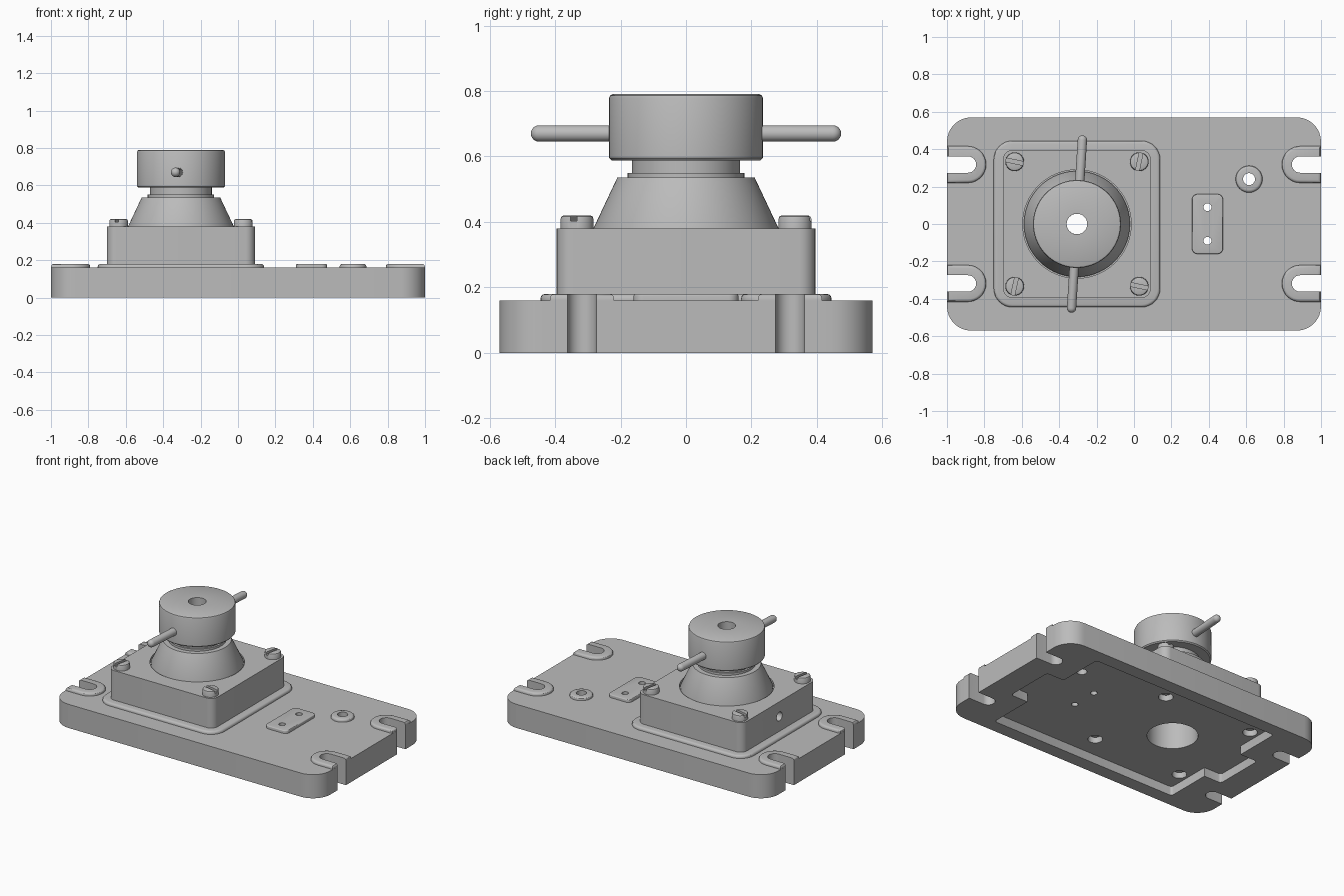
import bpy, bmesh
from math import sin, cos, pi, radians
from mathutils import Matrix, Vector

cube = bpy.data.objects.get("Cube")
if cube:
    bpy.data.objects.remove(cube, do_unlink=True)

metal = bpy.data.materials.new("light grey metal")
metal.use_nodes = True
GREY = (0.5, 0.5, 0.5, 1)
metal.diffuse_color = GREY
metal.node_tree.nodes["Principled BSDF"].inputs["Base Color"].default_value = GREY

CX = -0.305       # axis of the turning head
SCREW = 0.333     # screw offset from that axis
SLOT_Y = 0.318


def finish(bm, name):
    bmesh.ops.recalc_face_normals(bm, faces=bm.faces)
    me = bpy.data.meshes.new(name)
    bm.to_mesh(me)
    bm.free()
    me.materials.append(metal)
    ob = bpy.data.objects.new(name, me)
    bpy.context.collection.objects.link(ob)
    return ob


def round_rect(cx, cy, hx, hy, r, steps=8):
    pts = []
    for i, (sx, sy) in enumerate([(1, 1), (-1, 1), (-1, -1), (1, -1)]):
        for k in range(steps + 1):
            a = (i + k / steps) * pi / 2
            pts.append((cx + sx * (hx - r) + r * cos(a), cy + sy * (hy - r) + r * sin(a)))
    return pts


def circle(cx, cy, r, n=32):
    return [(cx + r * cos(2 * pi * k / n), cy + r * sin(2 * pi * k / n)) for k in range(n)]


def u_shape(side, cy, cx, r, end, steps=16):
    """Half-round tongue running out to the short end of the plate."""
    pts = [(end, cy + r)]
    for k in range(steps + 1):
        a = pi / 2 + pi * k / steps
        pts.append((cx + r * cos(a), cy + r * sin(a)))
    pts.append((end, cy - r))
    return [(side * x, y) for x, y in pts]


def prism(name, pts, z0, z1, bevel=0):
    bm = bmesh.new()
    face = bm.faces.new([bm.verts.new((x, y, z0)) for x, y in pts])
    ext = bmesh.ops.extrude_face_region(bm, geom=[face])["geom"]
    bmesh.ops.translate(bm, verts=[v for v in ext if isinstance(v, bmesh.types.BMVert)],
                        vec=(0, 0, z1 - z0))
    if bevel:
        rim = [e for e in bm.edges if all(abs(v.co.z - z1) < 1e-5 for v in e.verts)]
        bmesh.ops.bevel(bm, geom=rim, offset=bevel, segments=3, profile=0.5, affect='EDGES')
    return finish(bm, name)


def lathe(name, profile, matrix=Matrix(), n=64, closed=False):
    bm = bmesh.new()
    vs = [bm.verts.new((r, 0, z)) for r, z in profile]
    pairs = list(zip(vs, vs[1:])) + ([(vs[-1], vs[0])] if closed else [])
    es = [bm.edges.new(p) for p in pairs]
    bmesh.ops.spin(bm, geom=vs + es, cent=(0, 0, 0), axis=(0, 0, 1),
                   angle=2 * pi, steps=n, use_duplicate=False)
    bmesh.ops.remove_doubles(bm, verts=bm.verts, dist=1e-5)
    bm.transform(matrix)
    return finish(bm, name)


def combine(ob, other, op):
    """Apply a boolean and throw the helper away."""
    other.hide_render = True
    mod = ob.modifiers.new(op, 'BOOLEAN')
    mod.operation, mod.solver, mod.object = op, 'EXACT', other
    with bpy.context.temp_override(object=ob, active_object=ob, selected_objects=[ob]):
        bpy.ops.object.modifier_apply(modifier=mod.name)
    bpy.data.objects.remove(other, do_unlink=True)


def add(ob, other):
    combine(ob, other, 'UNION')


def cut(ob, other):
    combine(ob, other, 'DIFFERENCE')


screw_spots = [(CX + sx * SCREW, sy * SCREW) for sx in (-1, 1) for sy in (-1, 1)]
parts = []

# Base plate with raised pads
base = prism("base_plate", round_rect(0, 0, 1, 0.57, 0.13), 0, 0.16)
LOW, TOP = 0.13, 0.18
add(base, prism("pad", round_rect(CX, 0, 0.445, 0.445, 0.1), LOW, TOP, 0.015))
add(base, prism("pad", round_rect(0.393, 0, 0.083, 0.16, 0.03), LOW, TOP, 0.006))
add(base, prism("pad", circle(0.615, 0.24, 0.072), LOW, TOP, 0.015))
for sx in (-1, 1):
    for sy in (-1, 1):
        add(base, prism("pad", u_shape(sx, sy * SLOT_Y, 0.888, 0.098, 0.9995), LOW, TOP, 0.015))

# Clamping slots, underside pocket and drilled holes
for sx in (-1, 1):
    for sy in (-1, 1):
        cut(base, prism("cutter", u_shape(sx, sy * SLOT_Y, 0.888, 0.044, 1.1), -0.1, 0.3))
cut(base, prism("cutter", round_rect(0, 0, 0.7, 0.48, 0.02, 3), -0.1, 0.06))
cut(base, prism("cutter", round_rect(0, 0, 0.83, 0.17, 0.02, 3), -0.1, 0.06))
holes = [(0.615, 0.24, 0.032), (0.393, 0.09, 0.021), (0.393, -0.09, 0.021), (CX, 0, 0.155)]
for x, y, r in holes + [(x, y, 0.045) for x, y in screw_spots]:
    cut(base, prism("cutter", circle(x, y, r), -0.1, 0.3))
parts.append(base)

# Square housing: central bore, seat for the cone, side hole
housing = prism("housing", round_rect(CX, 0, 0.395, 0.395, 0.05), 0.18, 0.38)
cut(housing, prism("cutter", circle(CX, 0, 0.155), 0.1, 0.25))
cut(housing, prism("cutter", circle(CX, 0, 0.055), 0.1, 0.5))
cut(housing, prism("cutter", circle(CX, 0, 0.29, 64), 0.36, 0.5))
side_hole = Matrix.Translation((CX - 0.395, 0, 0.28)) @ Matrix.Rotation(pi / 2, 4, 'Y')
cut(housing, lathe("cutter", [(0, -0.12), (0.03, -0.12), (0.03, 0.12), (0, 0.12)], side_hole, 24))
parts.append(housing)

# Cone with stepped neck, and the knob above it
axis = Matrix.Translation((CX, 0, 0))
BORE = 0.055
parts.append(lathe("cone_and_neck", [
    (BORE, 0.36), (0.283, 0.36), (0.283, 0.38), (0.21, 0.535), (0.178, 0.535),
    (0.178, 0.55), (0.165, 0.55), (0.165, 0.588), (BORE, 0.588)], axis, 72, True))
parts.append(lathe("knob", [
    (BORE, 0.588), (0.228, 0.588), (0.235, 0.595), (0.235, 0.778), (0.232, 0.786),
    (0.224, 0.79), (BORE, 0.79)], axis, 72, True))

# Two handle pins with rounded tips
tip = [(0.025 * cos(a), 0.45 + 0.025 * sin(a)) for a in (k * pi / 12 for k in range(7))]
for side, name in ((0, "front_handle_pin"), (pi, "back_handle_pin")):
    place = (Matrix.Translation((CX, 0, 0.67)) @ Matrix.Rotation(radians(-3.7) + side, 4, 'Z')
             @ Matrix.Rotation(pi / 2, 4, 'X'))
    parts.append(lathe(name, [(0, 0.07), (0.025, 0.07)] + tip, place, 24))

# Slotted corner screws
for i, (x, y) in enumerate(screw_spots):
    spot = Matrix.Translation((x, y, 0))
    screw = lathe(f"screw_{i + 1}", [
        (0, 0.09), (0.03, 0.09), (0.03, 0.37), (0.05, 0.37), (0.05, 0.41),
        (0.047, 0.417), (0.04, 0.42), (0, 0.42)], spot, 32)
    slot = prism("cutter", round_rect(0, 0, 0.1, 0.01, 0.001, 1), 0.403, 0.5)
    turn = radians(-12 if x * y < 0 and x < -0.1 or x > -0.1 and y < 0 else 78)
    slot.data.transform(spot @ Matrix.Rotation(turn, 4, 'Z'))
    cut(screw, slot)
    parts.append(screw)

# Smooth round surfaces, keep machined edges sharp
bpy.ops.object.select_all(action='DESELECT')
for ob in parts:
    ob.select_set(True)
bpy.context.view_layer.objects.active = base
bpy.ops.object.shade_smooth_by_angle(angle=radians(30))
